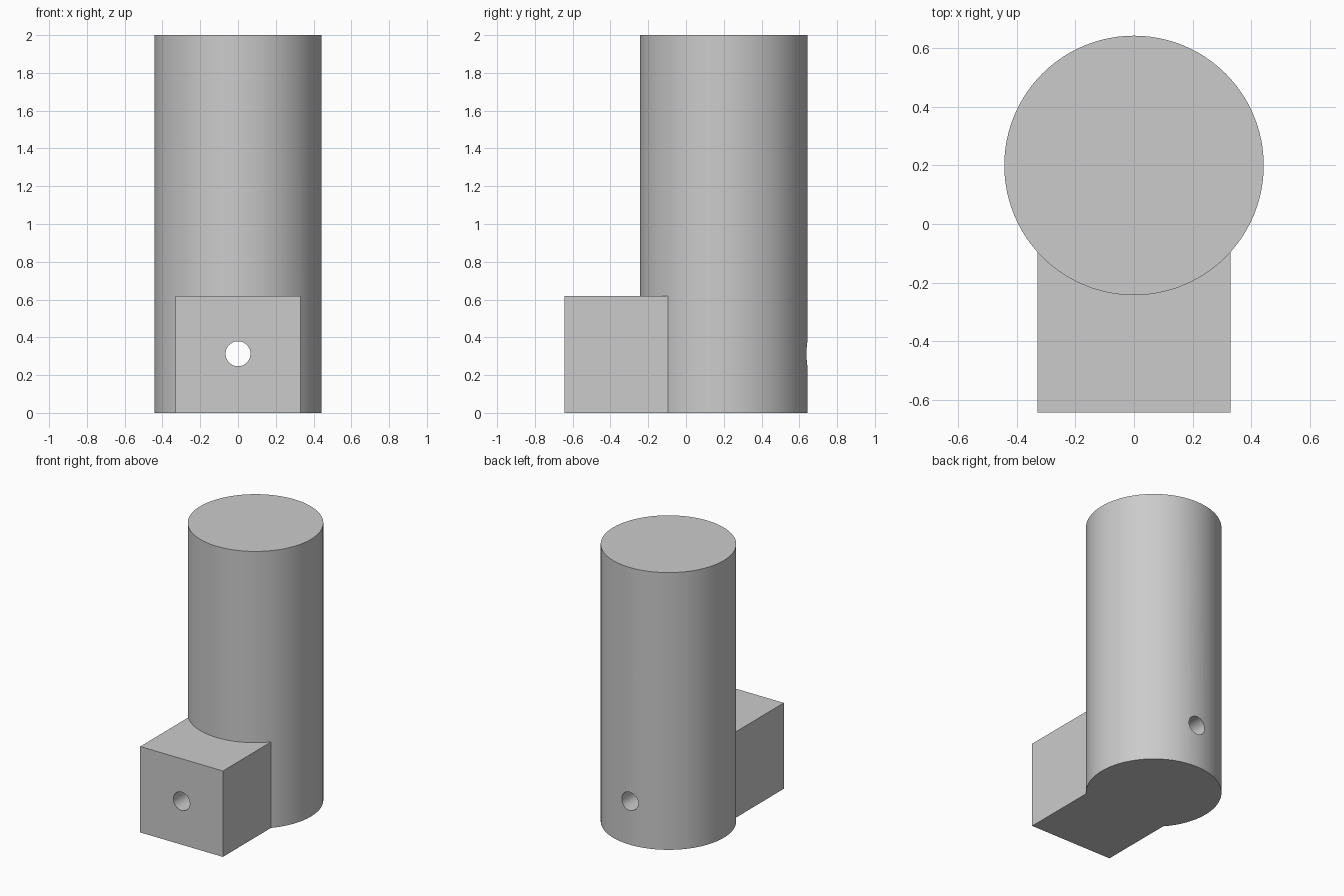
import bpy, math

cube = bpy.data.objects.get("Cube")
if cube:
    bpy.data.objects.remove(cube, do_unlink=True)

R, AXIS_Y, HEIGHT = 0.443, 0.2, 2.0
BLOCK_W, BLOCK_H, FRONT_Y = 0.66, 0.62, -0.643
HOLE_R, HOLE_Z = 0.066, 0.313

# Plain grey material
grey = bpy.data.materials.new("light_grey")
grey.use_nodes = True
colour = (0.6, 0.6, 0.6, 1)
grey.diffuse_color = colour
grey.node_tree.nodes["Principled BSDF"].inputs["Base Color"].default_value = colour


def cylinder(name, radius, depth, location, rotation=(0, 0, 0), sides=96):
    bpy.ops.mesh.primitive_cylinder_add(vertices=sides, radius=radius, depth=depth,
                                        location=location, rotation=rotation)
    ob = bpy.context.object
    ob.name = name
    ob.data.materials.append(grey)
    return ob


def combine(target, other, operation):
    mod = target.modifiers.new(operation.lower(), "BOOLEAN")
    mod.object, mod.operation, mod.solver = other, operation, "EXACT"
    bpy.context.view_layer.objects.active = target
    bpy.ops.object.modifier_apply(modifier=mod.name)
    bpy.data.objects.remove(other, do_unlink=True)


# Upright round column
column = cylinder("column_with_front_block", R, HEIGHT, (0, AXIS_Y, HEIGHT / 2))

# Square block joined to the front of the column
depth = AXIS_Y - FRONT_Y
bpy.ops.mesh.primitive_cube_add(size=1, location=(0, FRONT_Y + depth / 2, BLOCK_H / 2))
block = bpy.context.object
block.name = "front_block"
block.scale = (BLOCK_W, depth, BLOCK_H)
bpy.ops.object.transform_apply(location=False, rotation=False, scale=True)
block.data.materials.append(grey)
combine(column, block, "UNION")

# Through hole from front to back
drill = cylinder("hole_cutter", HOLE_R, 2, (0, 0, HOLE_Z), (math.pi / 2, 0, 0), 48)
drill.hide_render = True
combine(column, drill, "DIFFERENCE")

# Smooth round walls, sharp edges
bpy.ops.object.select_all(action="DESELECT")
column.select_set(True)
bpy.context.view_layer.objects.active = column
bpy.ops.object.shade_smooth_by_angle(angle=math.radians(30))
